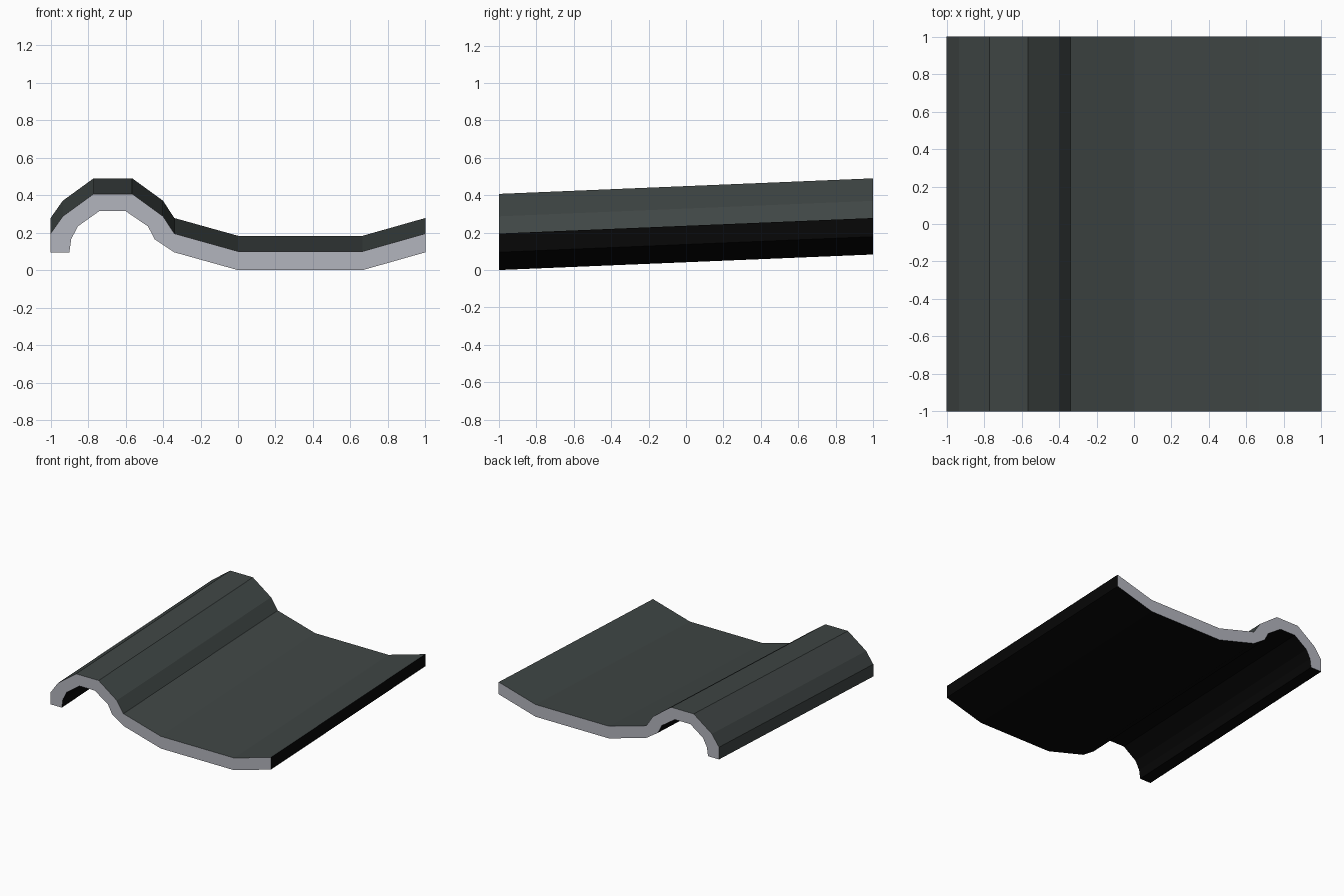
import bpy, bmesh

if "Cube" in bpy.data.objects:
    bpy.data.objects.remove(bpy.data.objects["Cube"])

def material(name, rgb):
    m = bpy.data.materials.new(name)
    m.diffuse_color = (*rgb, 1)
    m.use_nodes = True
    m.node_tree.nodes["Principled BSDF"].inputs["Base Color"].default_value = m.diffuse_color
    return m

# Cross-section at the front: upper skin left to right, lower skin back again
upper = [(-1, .2), (-.935, .292), (-.77, .412), (-.565, .412), (-.4, .292),
         (-.34, .2), (0, .105), (.665, .105), (1, .2)]
lower = [(1, .1), (.665, .005), (0, .005), (-.34, .1), (-.445, .17), (-.48, .238),
         (-.6, .32), (-.74, .32), (-.855, .238), (-.89, .17), (-.9, .1), (-1, .1)]
profile = upper + lower
RISE = .083   # the tile climbs toward the back

bm = bmesh.new()
front = [bm.verts.new((x, -1, z - .005)) for x, z in profile]
back = [bm.verts.new((x, 1, z - .005 + RISE)) for x, z in profile]

# Long faces: slate on the upper skin and left edge, black below and on the right edge
n = len(profile)
for i in range(n):
    j = (i + 1) % n
    f = bm.faces.new((front[i], front[j], back[j], back[i]))
    f.material_index = 0 if i < len(upper) - 1 or i == n - 1 else 1

# Pale cut ends
for loop in (front, back):
    bm.faces.new(loop).material_index = 2
bmesh.ops.recalc_face_normals(bm, faces=bm.faces)

mesh = bpy.data.meshes.new("roof_tile")
bm.to_mesh(mesh)
bm.free()
for m in (material("slate", (.05, .061, .059)),
          material("black", (.002, .002, .002)),
          material("pale_grey", (.45, .46, .51))):
    mesh.materials.append(m)
bpy.context.collection.objects.link(bpy.data.objects.new("roof_tile", mesh))
